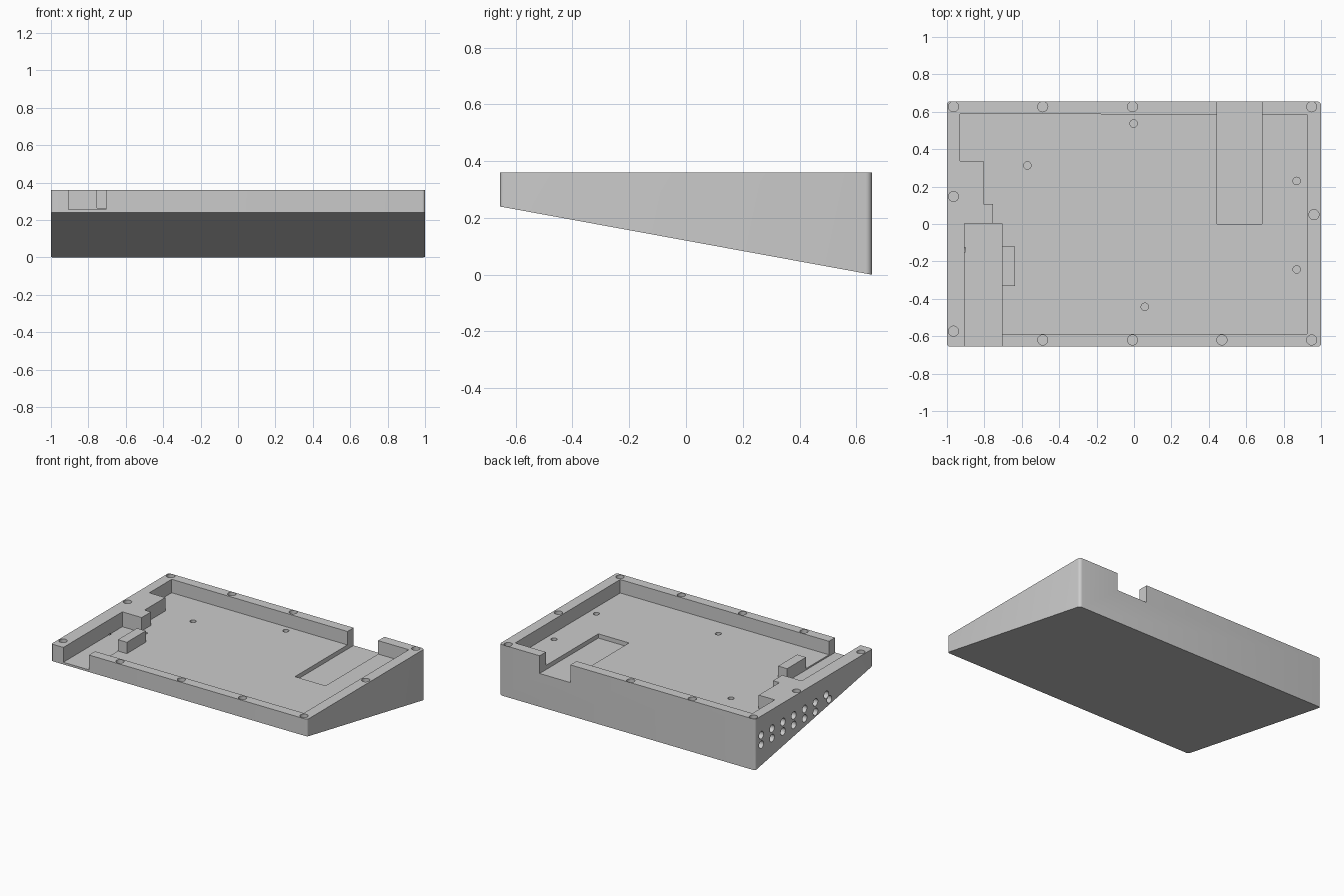
import bpy, bmesh, math

old = bpy.data.objects.get("Cube")
if old:
    bpy.data.objects.remove(old, do_unlink=True)

TOP, FLOOR = 0.36, 0.265
HX, HY = 1.0, 0.655

grey = bpy.data.materials.new("plain grey plastic")
grey.use_nodes = True
grey.diffuse_color = (0.6, 0.6, 0.6, 1)
grey.node_tree.nodes["Principled BSDF"].inputs["Base Color"].default_value = (0.6, 0.6, 0.6, 1)


def make_object(name, bm):
    bmesh.ops.recalc_face_normals(bm, faces=bm.faces)
    mesh = bpy.data.meshes.new(name)
    bm.to_mesh(mesh)
    bm.free()
    mesh.materials.append(grey)
    obj = bpy.data.objects.new(name, mesh)
    bpy.context.collection.objects.link(obj)
    return obj


def add_prism(bm, outline, bottom, top):
    """Extrude an outline; bottom is a function of y."""
    low = [bm.verts.new((x, y, bottom(y))) for x, y in outline]
    high = [bm.verts.new((x, y, top)) for x, y in outline]
    bm.faces.new(low[::-1])
    bm.faces.new(high)
    n = len(outline)
    for i in range(n):
        j = (i + 1) % n
        bm.faces.new((low[i], low[j], high[j], high[i]))


def prism(name, outline, bottom, top):
    bm = bmesh.new()
    add_prism(bm, outline, bottom, top)
    return make_object(name, bm)


def box(name, x0, x1, y0, y1, z0, z1):
    return prism(name, [(x0, y0), (x1, y0), (x1, y1), (x0, y1)], lambda y: z0, z1)


def drill(name, centres, radius, start, end, axis="z"):
    """Row of round cutters running along z, or along x."""
    bm = bmesh.new()
    for a, b in centres:
        ring = [(a + radius * math.cos(math.tau * i / 24),
                 b + radius * math.sin(math.tau * i / 24)) for i in range(24)]
        add_prism(bm, ring, lambda y: start, end)
    if axis == "x":
        for v in bm.verts:
            v.co = (v.co.z, v.co.x, v.co.y)
    return make_object(name, bm)


# Wedge body with rounded upright corners and a sloping underside
outline = []
for k, (sx, sy, r) in enumerate([(1, 1, 0.022), (-1, 1, 0.015), (-1, -1, 0.015), (1, -1, 0.015)]):
    for i in range(6):
        a = math.pi / 2 * (k + i / 5)
        outline.append((sx * (HX - r) + r * math.cos(a), sy * (HY - r) + r * math.sin(a)))
body = prism("wedge_case", outline, lambda y: 0.24 * (HY - y) / (2 * HY), TOP)

# Cavity, front cable slot and rear cable channel
cavity = [(-0.755, -0.587), (0.925, -0.587), (0.925, 0.585), (-0.93, 0.588),
          (-0.93, 0.338), (-0.805, 0.338), (-0.805, 0.107), (-0.755, 0.107)]
cutters = [
    prism("cavity_cutter", cavity, lambda y: FLOOR, 0.5),
    box("front_slot_cutter", -0.906, -0.706, -0.8, 0.003, 0.255, 0.51),
    box("rear_channel_cutter", 0.445, 0.685, 0.0, 0.8, 0.235, 0.52),
]

# Screw holes in the rim
rim = [(x, 0.627) for x in (-0.965, -0.488, -0.008, 0.95)]
rim += [(x, -0.62) for x in (-0.488, -0.008, 0.47, 0.95)]
rim += [(-0.965, 0.147), (-0.965, -0.573), (0.962, 0.05)]
cutters.append(drill("rim_hole_cutter", rim, 0.027, 0.28, 0.5))

# Small mounting holes in the floor
mounts = [(-0.002, 0.537), (-0.57, 0.313), (0.87, 0.23), (0.87, -0.243), (0.058, -0.443)]
cutters.append(drill("floor_hole_cutter", mounts, 0.02, 0.225, 0.3))

# Two rows of sockets in the right side
sockets = [(0.588 - 0.121 * i, z) for i in range(7) for z in (0.225, 0.158)]
sockets[-1] = (-0.172, 0.188)
sockets[-2] = (-0.138, 0.232)
cutters.append(drill("side_socket_cutter", sockets, 0.026, -1.1, -0.9, "x"))

for cutter in cutters:
    mod = body.modifiers.new(cutter.name, "BOOLEAN")
    mod.operation = "DIFFERENCE"
    mod.solver = "EXACT"
    mod.object = cutter
    bpy.context.view_layer.objects.active = body
    bpy.ops.object.modifier_apply(modifier=mod.name)
    bpy.data.objects.remove(cutter, do_unlink=True)

# Post beside the front slot
box("cable_post", -0.706, -0.636, -0.332, -0.12, FLOOR, 0.345)

# Smooth round surfaces, keep edges sharp
bpy.ops.object.select_all(action="DESELECT")
body.select_set(True)
bpy.context.view_layer.objects.active = body
bpy.ops.object.shade_smooth_by_angle(angle=math.radians(30))
